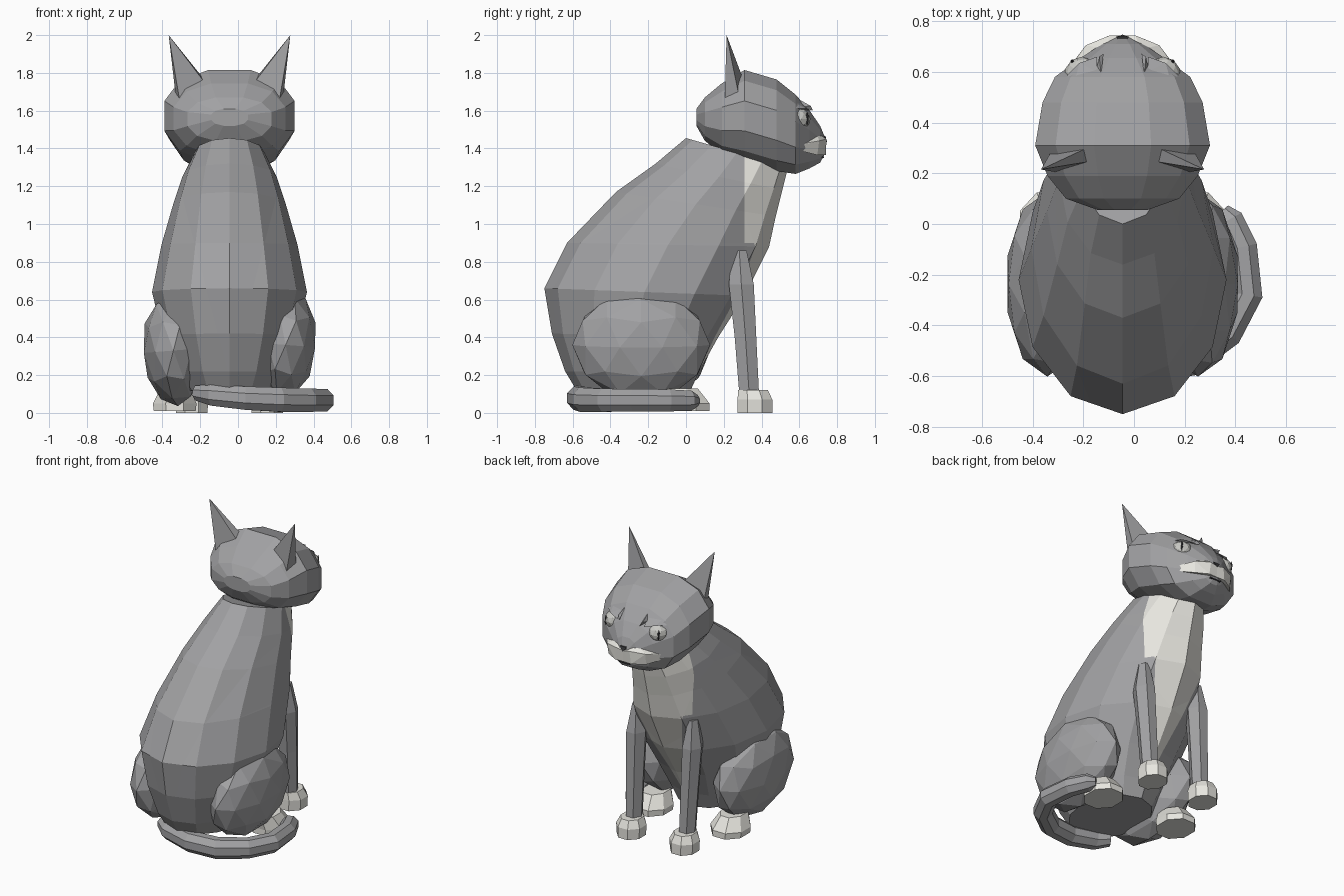
import bpy, bmesh, math
from mathutils import Vector, Matrix

if "Cube" in bpy.data.objects:
    bpy.data.objects.remove(bpy.data.objects["Cube"])

CX = -0.045  # the animal's own mirror plane


def colour(name, rgb):
    m = bpy.data.materials.new(name)
    m.diffuse_color = (*rgb, 1)
    m.use_nodes = True
    m.node_tree.nodes["Principled BSDF"].inputs["Base Color"].default_value = m.diffuse_color
    return m


FUR = colour("grey fur", (0.36, 0.36, 0.37))
WHITE = colour("white fur", (0.82, 0.81, 0.76))
EYE = colour("pale eye", (0.58, 0.58, 0.55))
DARK = colour("dark", (0.04, 0.04, 0.043))


def finish(bm, name, *mats):
    bmesh.ops.recalc_face_normals(bm, faces=bm.faces)
    me = bpy.data.meshes.new(name)
    bm.to_mesh(me)
    bm.free()
    for m in mats:
        me.materials.append(m)
    ob = bpy.data.objects.new(name, me)
    bpy.context.collection.objects.link(ob)
    return ob


def loft(name, rings, *mats, cuts=(), rule=None):
    """Skin closed rings, cap the ends, cut along planes, colour by a rule."""
    bm = bmesh.new()
    vs = [[bm.verts.new(p) for p in r] for r in rings]
    n = len(vs[0])
    for a, b in zip(vs, vs[1:]):
        for i in range(n):
            j = (i + 1) % n
            bm.faces.new((a[i], a[j], b[j], b[i]))
    bm.faces.new(vs[0])
    bm.faces.new(vs[-1])
    for co, no in cuts:
        bmesh.ops.bisect_plane(bm, geom=bm.verts[:] + bm.edges[:] + bm.faces[:],
                               plane_co=co, plane_no=no)
    if rule:
        for f in bm.faces:
            f.material_index = rule(f.calc_center_median())
    return finish(bm, name, *mats)


def oval(centre, u, v, n, start=0.0, power=1.0):
    """Ring of n points; a power below 1 makes it squarer."""
    c, u, v = Vector(centre), Vector(u), Vector(v)

    def bend(t):
        return math.copysign(abs(t) ** power, t)
    return [c + u * bend(math.cos(start + 2 * math.pi * i / n))
            + v * bend(math.sin(start + 2 * math.pi * i / n))
            for i in range(n)]


def ball(name, centre, size, mat, sub=2, rot=None):
    bm = bmesh.new()
    bmesh.ops.create_icosphere(bm, subdivisions=sub, radius=1)
    m = Matrix.Diagonal((*size, 1))
    if rot:
        m = rot @ m
    bm.transform(Matrix.Translation(centre) @ m)
    return finish(bm, name, mat)


def hull(name, pts, mat):
    bm = bmesh.new()
    for p in pts:
        bm.verts.new(p)
    bmesh.ops.convex_hull(bm, input=bm.verts)
    return finish(bm, name, mat)


# Torso: tilted rings given by back point, front point and half width
torso = [((-0.58, 0.12), (0.02, 0.11), 0.23),
         ((-0.64, 0.22), (0.07, 0.22), 0.285),
         ((-0.71, 0.42), (0.17, 0.40), 0.355),
         ((-0.75, 0.66), (0.31, 0.62), 0.41),
         ((-0.63, 0.90), (0.44, 0.88), 0.36),
         ((-0.37, 1.17), (0.475, 1.04), 0.298),
         ((-0.16, 1.32), (0.51, 1.18), 0.25),
         ((0.00, 1.455), (0.54, 1.30), 0.185)]
rings = []
for (yb, zb), (yf, zf), w in torso:
    rings.append(oval((CX, (yb + yf) / 2, (zb + zf) / 2), (w, 0, 0),
                      (0, (yf - yb) / 2, (zf - zb) / 2), 12, math.pi / 2))


def chest(c):
    # white bib: broad above the legs, a narrowing strip below
    if c.z > 0.9:
        return int(c.y > 0.31)
    return int(c.y > 0 and abs(c.x - CX) < 0.03 + 0.26 * (c.z - 0.3)
               and c.z > 0.22)


loft("torso", rings, FUR, WHITE, rule=chest,
     cuts=[((0, 0.31, 0), (0, 1, 0)), ((0, 0, 0.9), (0, 0, 1)),
           ((CX + 0.03, 0, 0.3), (1, 0, -0.26)),
           ((CX - 0.03, 0, 0.3), (-1, 0, -0.26))])

# Head: rings from the nape to the nose
head = [(0.055, 1.52, 1.61, 0.10), (0.10, 1.44, 1.67, 0.23),
        (0.19, 1.37, 1.745, 0.305), (0.31, 1.33, 1.815, 0.355),
        (0.48, 1.28, 1.765, 0.325), (0.58, 1.265, 1.685, 0.275),
        (0.655, 1.295, 1.60, 0.17), (0.71, 1.325, 1.52, 0.085),
        (0.735, 1.37, 1.46, 0.035)]
rings = []
k = 1 / math.cos(math.pi / 12) ** 0.85
for y, lo, hi, w in head:
    rings.append(oval((CX, y, (lo + hi) / 2), (w, 0, 0),
                      (0, 0, (hi - lo) / 2 * k), 12, math.pi / 12, 0.85))
loft("head", rings, FUR)

# Nose and mouth
hull("nose", [(CX - 0.025, 0.738, 1.466), (CX + 0.025, 0.738, 1.466),
              (CX, 0.747, 1.435), (CX, 0.70, 1.475), (CX, 0.70, 1.42)], DARK)
hull("mouth", [(CX + x, y, z) for x in (-0.04, 0.04) for y in (0.66, 0.73)
               for z in (1.350, 1.357)], DARK)

for s, side in ((-1, "left"), (1, "right")):
    def X(d):
        return CX + s * d

    # Ear: slim leaning spike
    hull(side + "_ear", [(X(0.322), 0.215, 2.0), (X(0.265), 0.205, 1.66),
                         (X(0.13), 0.305, 1.76), (X(0.14), 0.245, 1.76),
                         (X(0.285), 0.28, 1.68)], FUR)

    # Muzzle pad: from the nose back along the cheek
    hull(side + "_muzzle", [
        (X(0.0), 0.742, 1.44), (X(0.0), 0.738, 1.365), (X(0.05), 0.744, 1.45),
        (X(0.06), 0.740, 1.365), (X(0.145), 0.705, 1.44),
        (X(0.14), 0.695, 1.365), (X(0.188), 0.645, 1.43),
        (X(0.19), 0.635, 1.38), (X(0.235), 0.585, 1.41),
        (X(0.07), 0.69, 1.485), (X(0.03), 0.62, 1.41)], WHITE)

    # Eye, slit pupil, lid and brow
    eye = Vector((X(0.16), 0.590, 1.555))
    out = Vector((s * 0.6, 0.8, 0.05)).normalized()
    ball(side + "_eye", eye, (0.07, 0.07, 0.06), EYE)
    ball(side + "_pupil", eye + out * 0.064, (0.008, 0.008, 0.036), DARK, 1)
    hull(side + "_eyelid", [(X(0.22), 0.585, 1.612), (X(0.10), 0.66, 1.598),
                            (X(0.17), 0.635, 1.612), (X(0.19), 0.56, 1.65),
                            (X(0.10), 0.60, 1.645)], FUR)
    hull(side + "_brow", [(X(0.085), 0.59, 1.665), (X(0.105), 0.60, 1.62),
                          (X(0.075), 0.672, 1.60), (X(0.092), 0.66, 1.625)],
         FUR)

    # Front leg and paw
    loft(side + "_front_leg",
         [oval((X(x), y, z), (a, 0, 0), (0, b, 0), 6) for x, y, z, a, b in (
             (0.20, 0.335, 0.09, 0.054, 0.06),
             (0.205, 0.315, 0.40, 0.06, 0.066),
             (0.21, 0.293, 0.68, 0.066, 0.076),
             (0.21, 0.282, 0.86, 0.03, 0.045))], FUR)
    loft(side + "_front_paw",
         [oval((X(0.20), y, z), (a, 0, 0), (0, b, 0), 8, math.pi / 8)
          for y, z, a, b in ((0.365, 0.0, 0.09, 0.10),
                             (0.365, 0.07, 0.095, 0.10),
                             (0.355, 0.12, 0.07, 0.085))], WHITE)

    # Haunch and hind paw
    low = 0.03 if s < 0 else 0.0
    ball(side + "_haunch", (X(0.297), -0.237, 0.36 - low),
         (0.165, 0.365, 0.295), FUR, 2, Matrix.Rotation(s * 0.08, 4, 'Y'))
    loft(side + "_hind_paw",
         [oval((X(0.29), y, z), (a, 0, 0), (0, b, 0), 8, math.pi / 8)
          for y, z, a, b in ((0.0, 0.01, 0.12, 0.135),
                             (0.0, 0.05, 0.125, 0.135),
                             (-0.04, 0.13, 0.08, 0.11))], WHITE)

# Tail: tube curling round the right side
path = [Vector(p) for p in (
    (-0.22, -0.49, 0.105), (-0.14, -0.54, 0.095), (0.04, -0.57, 0.078),
    (0.22, -0.54, 0.070), (0.37, -0.43, 0.067), (0.45, -0.28, 0.067),
    (0.43, -0.09, 0.066), (0.38, 0.02, 0.065), (0.35, 0.055, 0.065))]
rad = [0.04, 0.058, 0.064, 0.066, 0.063, 0.062, 0.06, 0.054, 0.03]
rings = []
for i, p in enumerate(path):
    d = path[min(i + 1, len(path) - 1)] - path[max(i - 1, 0)]
    across = Vector((d.y, -d.x, 0)).normalized()
    rings.append(oval(p, across * rad[i], Vector((0, 0, rad[i] * 1.05)), 8,
                      math.pi / 8))
loft("tail", rings, FUR)
